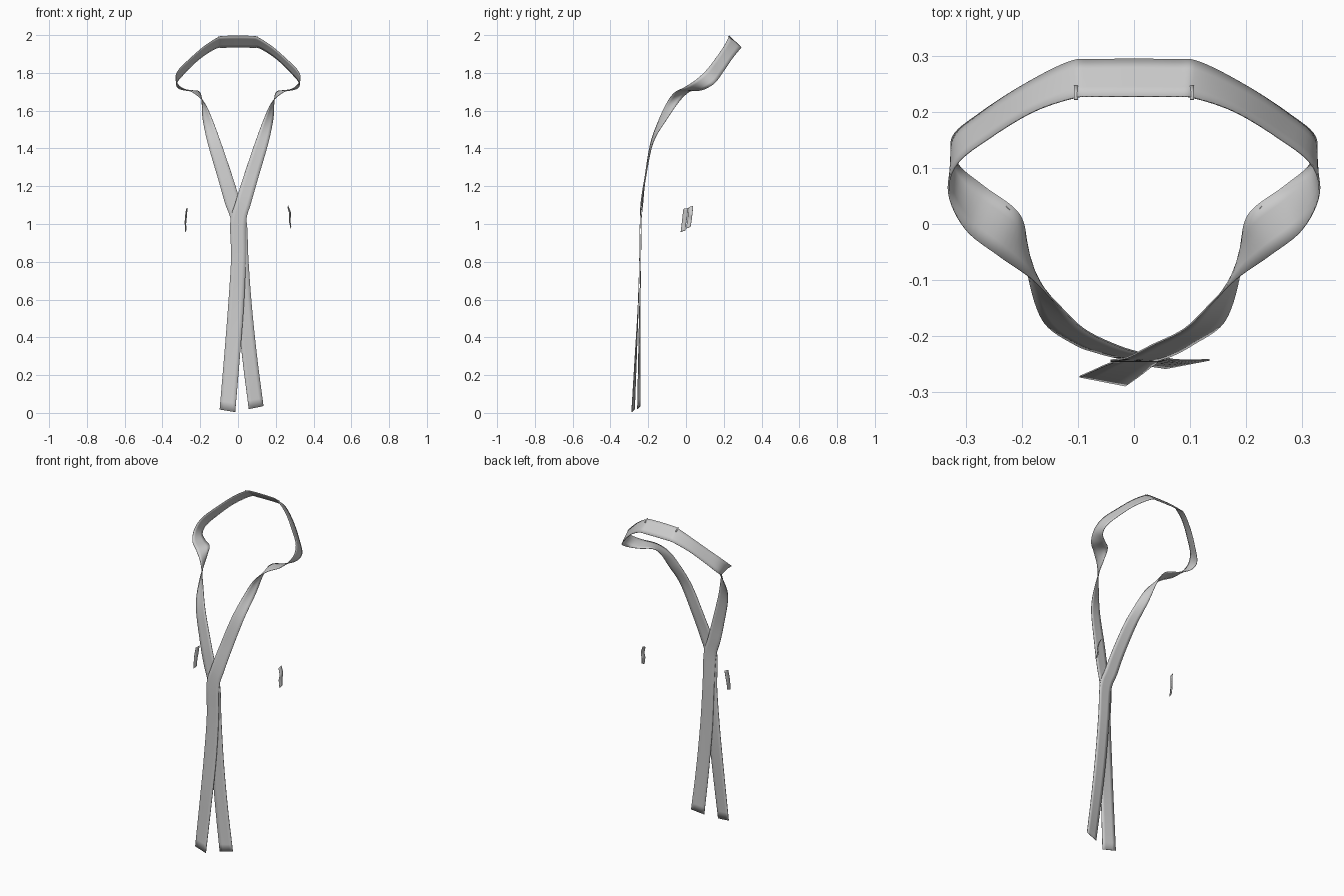
import bpy
from mathutils import Vector


def catmull(p0, p1, p2, p3, t):
    return 0.5 * (2 * p1 + (p2 - p0) * t + (2 * p0 - 5 * p1 + 4 * p2 - p3) * t * t
                  + (3 * p1 - p0 - 3 * p2 + p3) * t ** 3)


def smooth_path(pts, steps):
    pts = [Vector(p) for p in pts]
    ext = [2 * pts[0] - pts[1]] + pts + [2 * pts[-1] - pts[-2]]
    out = [catmull(*ext[i:i + 4], s / steps)
           for i in range(len(pts) - 1) for s in range(steps)]
    return out + [pts[-1]]


def ribbon(name, stations, steps=6, across=4, thick=0.003):
    """Thin band lofted between two edge curves; station = (edge A, edge B)."""
    a = smooth_path([s[:3] for s in stations], steps)
    b = smooth_path([s[3:] for s in stations], steps)
    verts = [p.lerp(q, k / across) for p, q in zip(a, b) for k in range(across + 1)]
    n = across + 1
    faces = [(i * n + k, i * n + k + 1, (i + 1) * n + k + 1, (i + 1) * n + k)
             for i in range(len(a) - 1) for k in range(across)]
    me = bpy.data.meshes.new(name)
    me.from_pydata(verts, [], faces)
    ob = bpy.data.objects.new(name, me)
    bpy.context.collection.objects.link(ob)
    bpy.context.view_layer.objects.active = ob
    ob.select_set(True)
    sol = ob.modifiers.new("thickness", 'SOLIDIFY')
    sol.thickness = thick
    sol.offset = 0
    bpy.ops.object.shade_smooth_by_angle()
    ob.select_set(False)
    return ob


def mirror(s):
    return (-s[0], s[1], s[2], -s[3], s[4], s[5])


# Half of the neck band, from behind the neck over the shoulder to the chest
half = [
    (0.070, 0.227, 1.995, 0.070, 0.293, 1.934),
    (0.110, 0.224, 1.985, 0.118, 0.288, 1.928),
    (0.18, 0.200, 1.940, 0.200, 0.246, 1.876),
    (0.255, 0.155, 1.875, 0.275, 0.197, 1.805),
    (0.315, 0.108, 1.815, 0.323, 0.155, 1.748),
    (0.330, 0.055, 1.765, 0.315, 0.108, 1.718),
    (0.300, -0.010, 1.722, 0.268, 0.068, 1.706),
    (0.240, -0.058, 1.697, 0.207, 0.022, 1.702),
    (0.182, -0.098, 1.648, 0.192, -0.030, 1.655),
    (0.139, -0.140, 1.560, 0.187, -0.098, 1.560),
    (0.090, -0.187, 1.430, 0.161, -0.174, 1.430),
    (0.032, -0.216, 1.260, 0.106, -0.214, 1.240),
]

# Front tail (continues the +x strap) and rear tail (continues the -x strap)
front_tail = [
    (-0.012, -0.238, 1.120, 0.069, -0.234, 1.110),
    (-0.041, -0.243, 1.010, 0.043, -0.243, 1.010),
    (-0.037, -0.246, 0.820, 0.042, -0.246, 0.820),
    (-0.052, -0.252, 0.570, 0.031, -0.254, 0.570),
    (-0.074, -0.262, 0.290, 0.009, -0.271, 0.285),
    (-0.097, -0.272, 0.018, -0.015, -0.288, 0.004),
]
rear_tail = [
    (0.012, -0.230, 1.120, -0.069, -0.228, 1.110),
    (0.046, -0.237, 1.010, -0.036, -0.237, 1.010),
    (0.055, -0.239, 0.820, -0.022, -0.239, 0.820),
    (0.073, -0.242, 0.570, -0.006, -0.246, 0.565),
    (0.102, -0.243, 0.290, 0.024, -0.252, 0.280),
    (0.135, -0.242, 0.036, 0.057, -0.257, 0.020),
]

left = [mirror(s) for s in half]
ribbon("neck_ribbon", rear_tail[::-1] + left[::-1] + half + front_tail)

# Loose strips hanging at either side
ribbon("side_strip_right", [
    (0.263, 0.014, 1.088, 0.265, 0.038, 1.097),
    (0.272, 0.011, 1.050, 0.280, 0.034, 1.055),
    (0.270, 0.007, 1.020, 0.277, 0.030, 1.022),
    (0.279, 0.001, 0.976, 0.281, 0.024, 0.985),
], across=2, thick=0.002)
ribbon("side_strip_left", [
    (-0.274, -0.014, 1.080, -0.268, 0.012, 1.084),
    (-0.280, -0.019, 1.035, -0.272, 0.006, 1.035),
    (-0.281, -0.023, 1.000, -0.275, 0.001, 1.005),
    (-0.279, -0.028, 0.958, -0.274, -0.004, 0.966),
], across=2, thick=0.002)

# Small stitched tabs on the edges of the band
tabs = {
    "back_tab": [(0.100, 0.222, 1.993, 0.107, 0.222, 1.993),
                 (0.100, 0.246, 1.975, 0.107, 0.246, 1.975)],
    "chest_tab": [(0.214, 0.020, 1.704, 0.217, 0.025, 1.704),
                  (0.226, 0.028, 1.707, 0.229, 0.033, 1.707)],
}
for name, tab in tabs.items():
    ribbon(name + "_right", tab, steps=1, across=1, thick=0.002)
    ribbon(name + "_left", [mirror(s) for s in tab], steps=1, across=1, thick=0.002)
